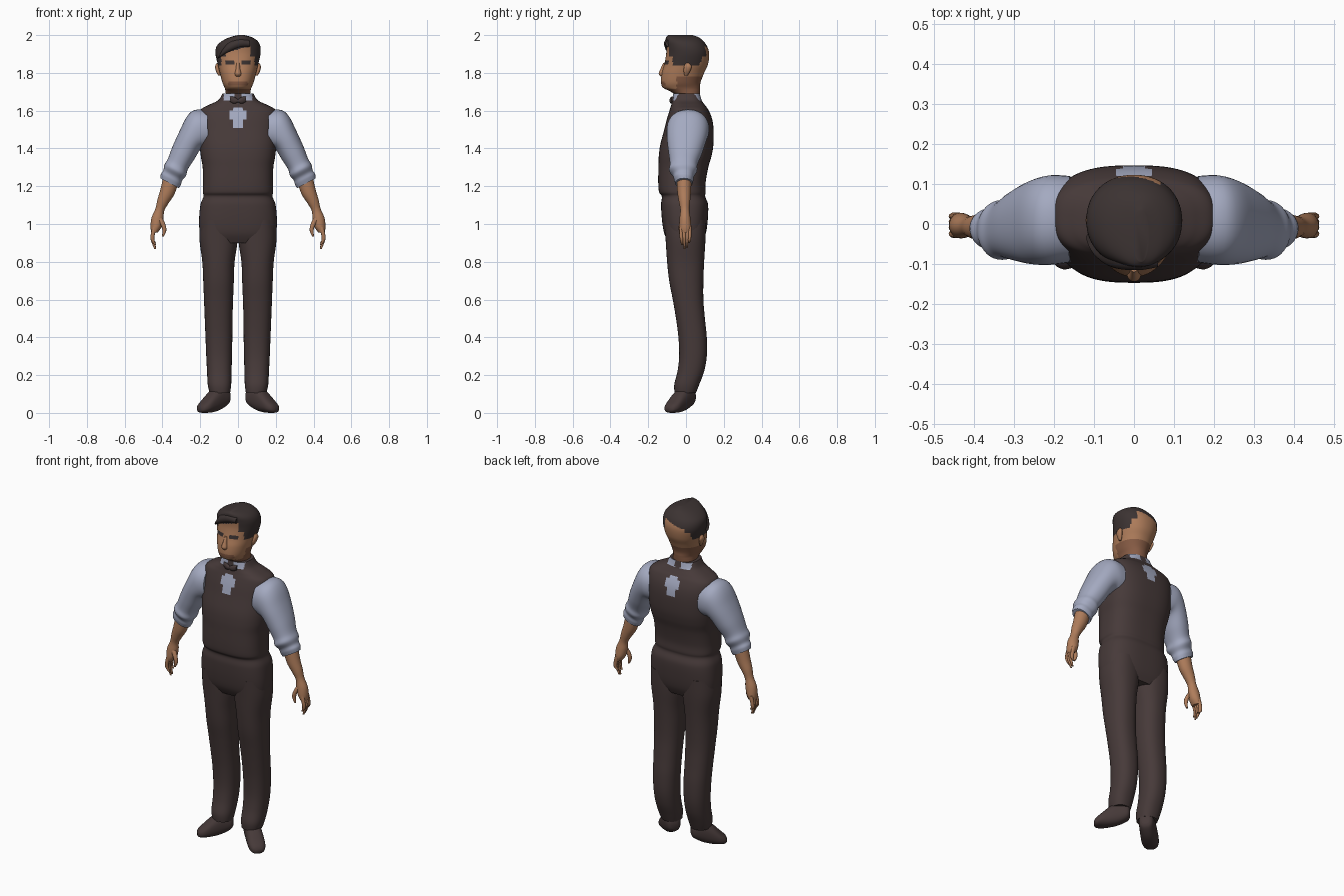
import bpy, bmesh, math
from mathutils import Vector, Matrix


def material(name, rgb):
    m = bpy.data.materials.new(name)
    m.diffuse_color = (*rgb, 1)
    return m


CLOTH = material("dark cloth", (0.062, 0.042, 0.041))
SHIRT = material("pale blue shirt", (0.37, 0.40, 0.53))
SKIN = material("skin", (0.43, 0.205, 0.105))
SHADE = material("stubble skin", (0.24, 0.105, 0.058))
HAIR = material("dark hair", (0.045, 0.033, 0.032))


def spline(rows, n):
    """Smooth interpolation through the rows of section numbers."""
    out = []
    for i in range(len(rows) - 1):
        p0, p1 = rows[max(i - 1, 0)], rows[i]
        p2, p3 = rows[i + 1], rows[min(i + 2, len(rows) - 1)]
        for k in range(n):
            t = k / n
            out.append([0.5 * (2 * b + (c - a) * t + (2 * a - 5 * b + 4 * c - d) * t * t
                               + (3 * b - a - 3 * c + d) * t ** 3)
                        for a, b, c, d in zip(p0, p1, p2, p3)])
    return out + [list(rows[-1])]


def loft(name, rows, mats, seg=32, n=5, power=2.0, rule=None, matrix=None):
    """Skin rings given as (x, y, z, half width, half depth, tilt in degrees)."""
    bm = bmesh.new()
    rings = []
    for x, y, z, rx, ry, tilt in spline(rows, n):
        u = Vector((math.cos(math.radians(tilt)), 0, math.sin(math.radians(tilt))))
        ring = []
        for k in range(seg):
            a = 2 * math.pi * k / seg
            c, s = math.cos(a), math.sin(a)
            c = math.copysign(abs(c) ** (2 / power), c)
            s = math.copysign(abs(s) ** (2 / power), s)
            ring.append(bm.verts.new(Vector((x, y, z)) + u * rx * c + Vector((0, ry * s, 0))))
        rings.append(ring)
    for r0, r1 in zip(rings, rings[1:]):
        for k in range(seg):
            j = (k + 1) % seg
            bm.faces.new((r0[k], r0[j], r1[j], r1[k]))
    bm.faces.new(rings[0])
    bm.faces.new(rings[-1])
    if matrix:
        bm.transform(matrix)
    bmesh.ops.recalc_face_normals(bm, faces=bm.faces)
    for f in bm.faces:
        f.smooth = True
        if rule:
            f.material_index = rule(f.calc_center_median())
    me = bpy.data.meshes.new(name)
    bm.to_mesh(me)
    bm.free()
    for m in mats:
        me.materials.append(m)
    ob = bpy.data.objects.new(name, me)
    bpy.context.collection.objects.link(ob)
    bpy.context.view_layer.objects.active = ob
    ob.select_set(True)
    bpy.ops.object.shade_smooth_by_angle(angle=math.radians(50))
    ob.select_set(False)
    return ob


def upright(rows):
    """(z, x min, x max, y front, y back) to ring sections."""
    return [((a + b) / 2, (f + k) / 2, z, (b - a) / 2, (k - f) / 2, 0) for z, a, b, f, k in rows]


def centred(rows):
    return upright([(z, -w, w, f, b) for z, w, f, b in rows])


# Waistcoat and hips, with shirt showing at the chest opening and collar
def torso_rule(c):
    x = abs(c.x)
    width = 0.042 * min(1, (c.z - 1.485) / 0.075)
    if 1.49 < c.z < 1.615 and x < width and x < 0.02 + (1.615 - c.z):
        return 1
    return 1 if c.z > 1.655 and 0.018 < x < 0.076 else 0


loft("waistcoat", centred([
    (0.90, 0.19, -0.09, 0.085), (0.95, 0.202, -0.115, 0.105), (1.02, 0.206, -0.127, 0.115),
    (1.10, 0.199, -0.132, 0.117), (1.145, 0.183, -0.128, 0.102), (1.17, 0.186, -0.143, 0.104),
    (1.22, 0.185, -0.147, 0.104), (1.30, 0.187, -0.146, 0.118), (1.36, 0.197, -0.144, 0.135),
    (1.42, 0.203, -0.136, 0.145), (1.50, 0.206, -0.115, 0.146), (1.56, 0.206, -0.10, 0.137),
    (1.605, 0.197, -0.086, 0.118), (1.63, 0.155, -0.078, 0.10), (1.655, 0.105, -0.072, 0.083),
    (1.69, 0.082, -0.068, 0.073)]), [CLOTH, SHIRT], seg=96, n=8, power=2.7, rule=torso_rule)

# Bow tie
for s in (-1, 1):
    loft("bow_tie", [(0, -0.077, 1.652, 0.008, 0.010, 90), (s * 0.02, -0.077, 1.655, 0.018, 0.010, 90),
                     (s * 0.042, -0.07, 1.66, 0.014, 0.008, 90)], [CLOTH], seg=12, n=3)


# Head: hair on the crown and sides, skin on the face and nape
def head_rule(c):
    x = abs(c.x)
    if c.z > 1.925 + 0.25 * c.x or (x > 0.088 and c.z > 1.84) or (x > 0.067 and c.z > 1.885):
        return 2
    front = c.y < -0.05
    if front and 1.847 < c.z < 1.862 and 0.018 < x < 0.065:
        return 2
    if front and 1.735 < c.z < 1.758 and x < 0.052:
        return 1
    if c.z < 1.715 or (not front and c.z < 1.78):
        return 1
    return 0


head = centred([
    (1.62, 0.060, -0.05, 0.065), (1.68, 0.064, -0.058, 0.072), (1.703, 0.066, -0.085, 0.074),
    (1.722, 0.071, -0.122, 0.075), (1.75, 0.083, -0.132, 0.077), (1.80, 0.096, -0.128, 0.096),
    (1.845, 0.107, -0.115, 0.116), (1.90, 0.119, -0.105, 0.123), (1.94, 0.116, -0.105, 0.112),
    (1.968, 0.095, -0.107, 0.092), (1.988, 0.060, -0.106, 0.068), (2.0, 0.018, -0.095, 0.035)])
head = [(x + max(0, z - 1.93) * 0.25, *rest[:1], z, *rest[1:])
        for x, y, z, *r in head for rest in [(y, *r)]]
loft("head", head, [SKIN, SHADE, HAIR], seg=80, n=8, power=2.15, rule=head_rule)

loft("nose", [(0, -0.112, 1.853, 0.008, 0.008, 0), (0, -0.120, 1.82, 0.012, 0.016, 0),
              (0, -0.125, 1.795, 0.018, 0.020, 0), (0, -0.122, 1.78, 0.012, 0.010, 0)],
     [SKIN], seg=14, n=4)

# Side-swept fringe
loft("fringe", [(0.06, -0.088, 1.955, 0.018, 0.02, 90), (0.01, -0.092, 1.957, 0.025, 0.024, 90),
                (-0.05, -0.082, 1.935, 0.030, 0.028, 80), (-0.09, -0.06, 1.905, 0.028, 0.025, 65),
                (-0.113, -0.035, 1.87, 0.010, 0.012, 50)], [HAIR], seg=18, n=4)

for s, side in ((1, "left"), (-1, "right")):
    mirror = Matrix.Diagonal((s, 1, 1, 1))

    # Ear
    loft(side + "_ear", [(0.098, 0.0, 1.785, 0.006, 0.008, 0), (0.106, 0.005, 1.81, 0.011, 0.018, 0),
                         (0.111, 0.01, 1.835, 0.010, 0.020, 0), (0.108, 0.008, 1.852, 0.004, 0.008, 0)],
         [SKIN], seg=14, n=4, matrix=mirror)

    # Rolled shirt sleeve
    loft(side + "_sleeve", [
        (0.16, 0.012, 1.50, 0.102, 0.108, 88), (0.208, 0.010, 1.497, 0.106, 0.112, 70),
        (0.25, 0.004, 1.450, 0.076, 0.105, 45), (0.29, -0.004, 1.375, 0.067, 0.088, 33),
        (0.318, -0.012, 1.318, 0.060, 0.073, 29), (0.332, -0.015, 1.285, 0.064, 0.074, 28),
        (0.345, -0.013, 1.258, 0.057, 0.056, 28), (0.355, -0.012, 1.237, 0.060, 0.052, 28),
        (0.362, -0.011, 1.216, 0.056, 0.045, 28)], [SHIRT], seg=40, n=6, power=2.2, matrix=mirror)

    # Forearm and palm
    loft(side + "_forearm", [
        (0.352, -0.010, 1.245, 0.045, 0.040, 28), (0.374, -0.010, 1.17, 0.039, 0.036, 22),
        (0.397, -0.008, 1.12, 0.031, 0.030, 20), (0.414, -0.006, 1.075, 0.024, 0.024, 14),
        (0.426, -0.005, 1.03, 0.032, 0.029, 4), (0.434, -0.004, 0.985, 0.029, 0.032, 0),
        (0.442, -0.004, 0.955, 0.017, 0.027, 0)], [SKIN], seg=24, n=5, matrix=mirror)

    # Curled fingers and thumb
    for i, y in enumerate((-0.026, -0.010, 0.006, 0.020)):
        tip = (0.89, 0.868, 0.872, 0.90)[i]
        loft(side + "_finger", [
            (0.440, y, 0.985, 0.013, 0.009, 0), (0.451, y, 0.945, 0.011, 0.009, 0),
            (0.452, y * 0.9, 0.915, 0.010, 0.008, 0), (0.438, y * 0.8, tip, 0.005, 0.004, 0)],
            [SKIN], seg=12, n=4, matrix=mirror)
    loft(side + "_thumb", [
        (0.418, -0.016, 1.035, 0.016, 0.014, 0), (0.396, -0.026, 0.995, 0.013, 0.012, 0),
        (0.390, -0.028, 0.962, 0.010, 0.010, 0), (0.398, -0.028, 0.935, 0.005, 0.005, 0)],
        [SKIN], seg=12, n=4, matrix=mirror)

    # Trouser leg
    loft(side + "_trouser_leg", upright([
        (1.02, 0.01, 0.200, -0.115, 0.105), (0.92, 0.002, 0.204, -0.108, 0.103),
        (0.80, 0.018, 0.189, -0.100, 0.096), (0.70, 0.022, 0.184, -0.089, 0.092),
        (0.60, 0.026, 0.180, -0.070, 0.092), (0.50, 0.029, 0.176, -0.053, 0.100),
        (0.40, 0.030, 0.172, -0.040, 0.110), (0.30, 0.032, 0.168, -0.036, 0.110),
        (0.22, 0.034, 0.164, -0.045, 0.096), (0.15, 0.036, 0.160, -0.062, 0.070),
        (0.105, 0.042, 0.150, -0.060, 0.052)]), [CLOTH], seg=40, n=6, power=2.3, matrix=mirror)

    # Shoe pointing forward and outward
    place = mirror @ Matrix.Translation((0.118, -0.022, 0)) @ Matrix.Rotation(math.radians(-40), 4, "Z")
    loft(side + "_shoe", [
        (-0.083, 0, 0.085, 0.025, 0.022, 90), (-0.068, 0, 0.085, 0.045, 0.038, 90),
        (-0.02, 0, 0.080, 0.065, 0.044, 90), (0.03, 0, 0.058, 0.055, 0.047, 90),
        (0.075, 0, 0.035, 0.035, 0.046, 90), (0.102, 0, 0.024, 0.022, 0.034, 90),
        (0.112, 0, 0.020, 0.010, 0.016, 90)], [CLOTH], seg=32, n=5, power=2.4, matrix=place)
